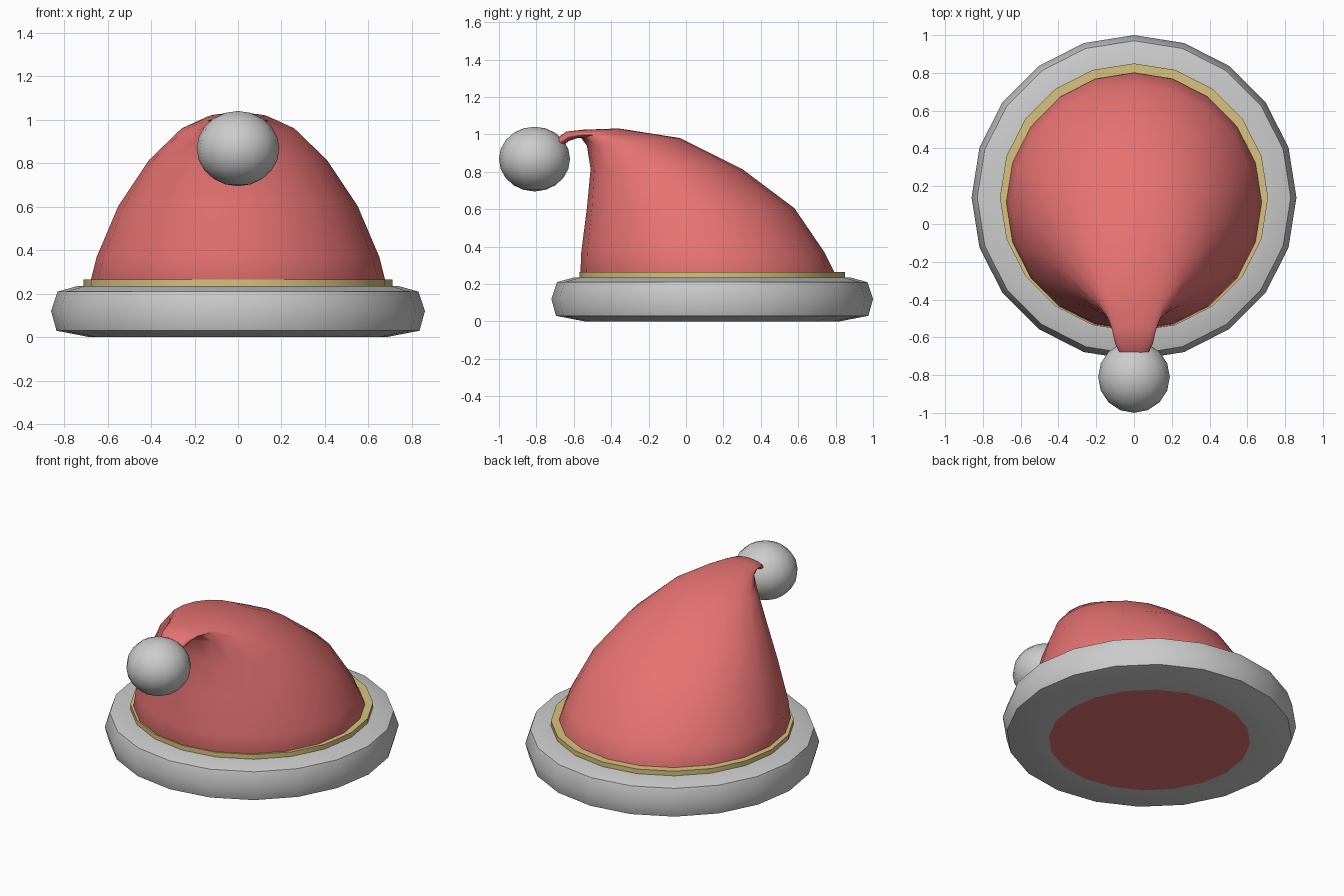
import bpy, bmesh
from math import sin, cos, pi, atan2, hypot, radians

if "Cube" in bpy.data.objects:
    bpy.data.objects.remove(bpy.data.objects["Cube"])

SIDES = 20
CY = 0.14  # centre of the round base


def material(name, rgb):
    m = bpy.data.materials.new(name)
    m.diffuse_color = (*rgb, 1)
    m.use_nodes = True
    m.node_tree.nodes["Principled BSDF"].inputs["Base Color"].default_value = m.diffuse_color
    return m


RED = material("red felt", (0.8, 0.17, 0.17))
GOLD = material("gold trim", (0.68, 0.54, 0.2))


def finish(bm, name, mat=None, angle=35):
    bmesh.ops.recalc_face_normals(bm, faces=bm.faces)
    me = bpy.data.meshes.new(name)
    bm.to_mesh(me)
    bm.free()
    for p in me.polygons:
        p.use_smooth = True
    me.set_sharp_from_angle(angle=radians(angle))
    ob = bpy.data.objects.new(name, me)
    bpy.context.collection.objects.link(ob)
    if mat:
        me.materials.append(mat)
    return ob


def loft(name, rings, mat=None, closed=False, angle=35):
    """Each ring: back point (y, z), front point (y, z), half width in x."""
    bm = bmesh.new()
    loops = []
    for (by, bz), (fy, fz), hw in rings:
        loop = []
        for i in range(SIDES):
            t = 2 * pi * i / SIDES
            k = (1 + sin(t)) / 2
            loop.append(bm.verts.new((hw * cos(t), fy + (by - fy) * k, fz + (bz - fz) * k)))
        loops.append(loop)
    pairs = list(zip(loops, loops[1:]))
    if closed:
        pairs.append((loops[-1], loops[0]))
    for a, b in pairs:
        for i in range(SIDES):
            j = (i + 1) % SIDES
            bm.faces.new((a[i], a[j], b[j], b[i]))
    if not closed:
        bm.faces.new(loops[0])
        bm.faces.new(loops[-1])
    return finish(bm, name, mat, angle)


def flat(r, z, cy=CY):
    return ((cy + r, z), (cy - r, z), r)


# fluffy brim
loft("brim", [flat(r, z) for r, z in [
    (0.59, 0), (0.68, 0), (0.835, 0.03), (0.86, 0.12),
    (0.83, 0.21), (0.74, 0.235), (0.66, 0.235)]], closed=True, angle=50)

# gold trim band
loft("trim_band", [flat(r, z) for r, z in [
    (0.66, 0.22), (0.71, 0.22), (0.71, 0.265), (0.66, 0.265)]], GOLD, closed=True)

# cap body leaning forward and folding into a drooping tail
loft("cap", [
    flat(0.59, 0),
    flat(0.65, 0.12),
    ((0.80, 0.25), (-0.565, 0.25), 0.68),
    ((0.74, 0.37), (-0.56, 0.37), 0.65),
    ((0.58, 0.605), (-0.53, 0.605), 0.55),
    ((0.30, 0.815), (-0.51, 0.815), 0.41),
    ((-0.03, 0.98), (-0.53, 0.94), 0.26),
    ((-0.36, 1.032), (-0.56, 0.98), 0.15),
    ((-0.55, 1.025), (-0.58, 0.98), 0.115),
    ((-0.64, 1.015), (-0.625, 0.965), 0.10),
    ((-0.71, 0.965), (-0.68, 0.925), 0.07)], RED, angle=60)

# pom-pom
bm = bmesh.new()
bmesh.ops.create_uvsphere(bm, u_segments=16, v_segments=10, radius=0.19)
ball = finish(bm, "pom_pom", angle=60)
ball.location = (0, -0.81, 0.868)
ball.scale = (1, 1, 0.91)
